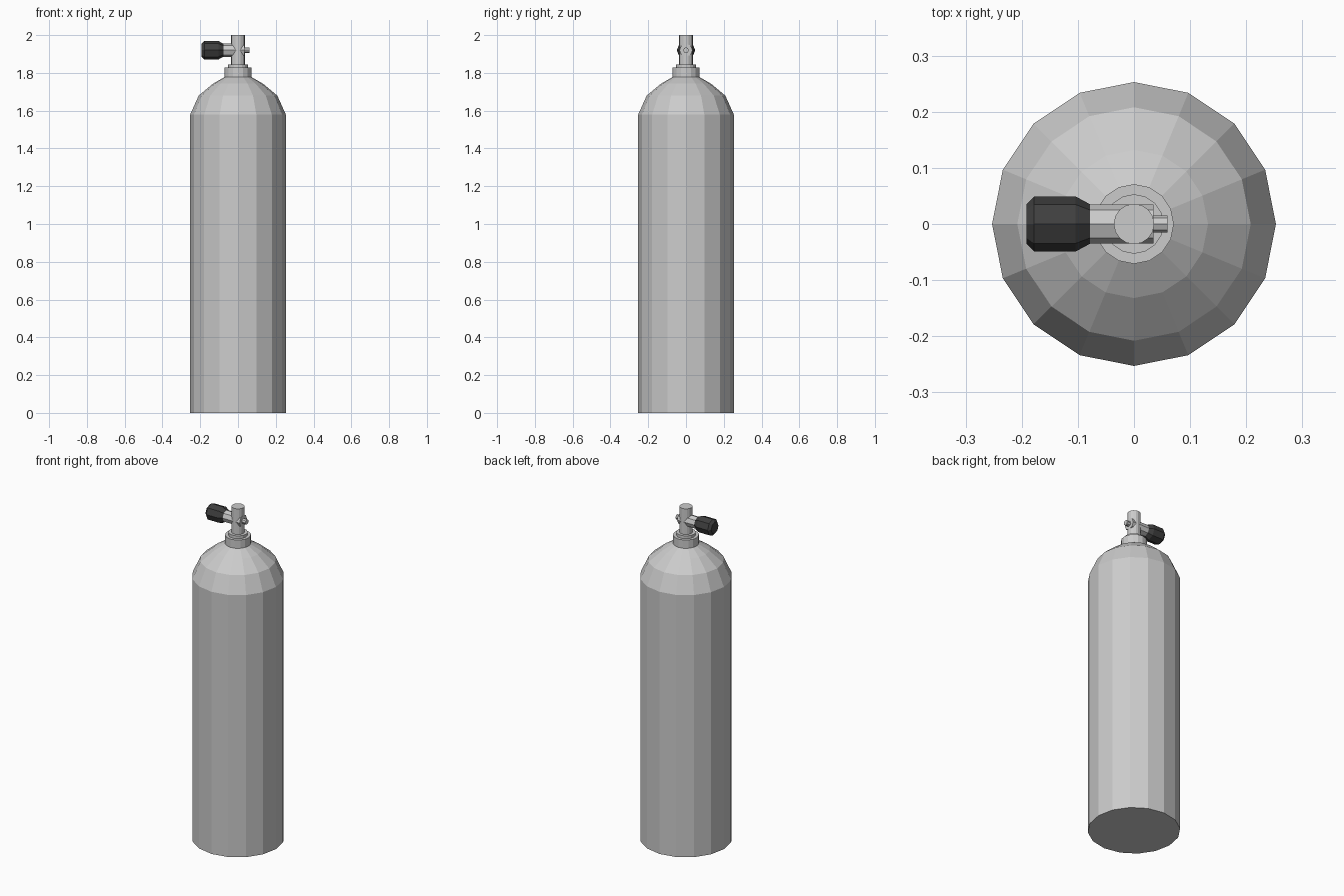
import bpy, bmesh
from math import cos, sin, pi

if "Cube" in bpy.data.objects:
    bpy.data.objects.remove(bpy.data.objects["Cube"])


def lathe(name, profile, sides, axis='Z', height=0.0, color=None):
    """Closed flat-faced solid of revolution from (radius, position) pairs."""
    bm = bmesh.new()
    rings = []
    for r, p in profile:
        ring = []
        for i in range(sides):
            a = 2 * pi * i / sides
            u, v = r * cos(a), r * sin(a)
            co = (u, v, p) if axis == 'Z' else (p, u, v + height)
            ring.append(bm.verts.new(co))
        rings.append(ring)
    for lo, hi in zip(rings, rings[1:]):
        for i in range(sides):
            j = (i + 1) % sides
            bm.faces.new((lo[i], lo[j], hi[j], hi[i]))
    bm.faces.new(rings[0][::-1])
    bm.faces.new(rings[-1])
    bmesh.ops.recalc_face_normals(bm, faces=bm.faces)
    mesh = bpy.data.meshes.new(name)
    bm.to_mesh(mesh)
    bm.free()
    obj = bpy.data.objects.new(name, mesh)
    bpy.context.collection.objects.link(obj)
    if color:
        mat = bpy.data.materials.new(name + "_material")
        mat.diffuse_color = color
        mat.use_nodes = True
        mat.node_tree.nodes["Principled BSDF"].inputs["Base Color"].default_value = mat.diffuse_color
        mesh.materials.append(mat)
    return obj


# Tank with domed shoulder
lathe("tank_body", [(0.253, 0), (0.253, 1.58), (0.208, 1.68),
                    (0.132, 1.743), (0.068, 1.78)], 16)

# Neck collar with a smaller step on top
lathe("neck_collar", [(0.071, 1.775), (0.071, 1.828),
                      (0.053, 1.828), (0.053, 1.845)], 16)

# Upright valve stem
lathe("valve_stem", [(0.036, 1.84), (0.036, 2.0)], 16)

# Horizontal valve barrel, outlet stub and hand knob
VALVE_Z = 1.92
lathe("valve_barrel", [(0.035, -0.085), (0.035, 0.035)], 8, 'X', VALVE_Z)
lathe("outlet_stub", [(0.015, 0.03), (0.015, 0.06)], 8, 'X', VALVE_Z)
lathe("valve_knob", [(0.035, -0.192), (0.049, -0.178),
                     (0.049, -0.104), (0.035, -0.078)],
      8, 'X', VALVE_Z, (0.05, 0.05, 0.05, 1))
